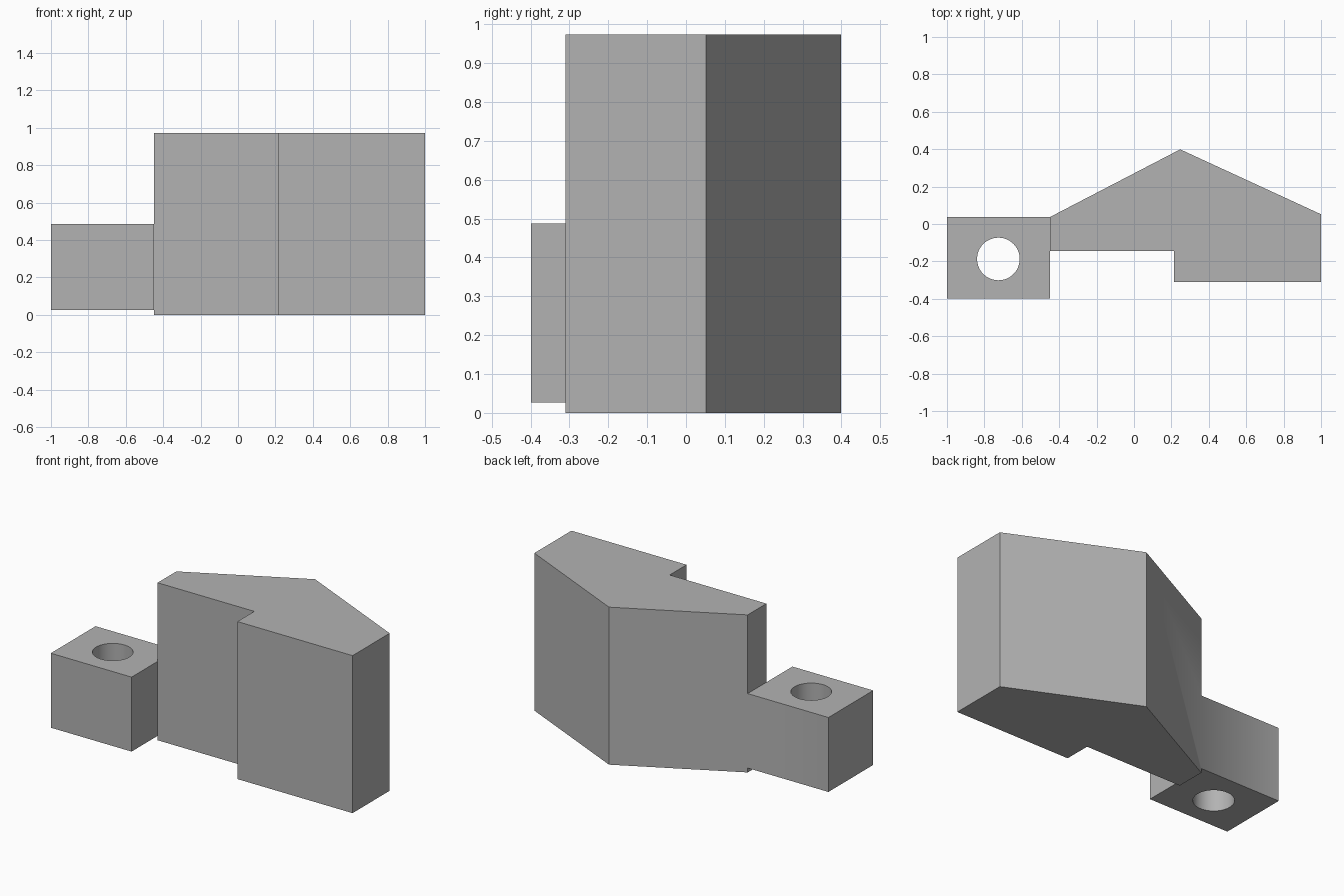
import bpy
import bmesh

old = bpy.data.objects.get("Cube")
if old:
    bpy.data.objects.remove(old, do_unlink=True)

grey = bpy.data.materials.new("plain grey")
grey.use_nodes = True
colour = (0.45, 0.45, 0.45, 1)
grey.diffuse_color = colour
grey.node_tree.nodes["Principled BSDF"].inputs["Base Color"].default_value = colour


def add_object(name, bm):
    mesh = bpy.data.meshes.new(name)
    bmesh.ops.recalc_face_normals(bm, faces=bm.faces)
    bm.to_mesh(mesh)
    bm.free()
    mesh.materials.append(grey)
    obj = bpy.data.objects.new(name, mesh)
    bpy.context.collection.objects.link(obj)
    return obj


def prism(name, outline, z0, z1):
    """Extrude a plan outline from z0 up to z1."""
    bm = bmesh.new()
    base = bm.faces.new([bm.verts.new((x, y, z0)) for x, y in outline])
    result = bmesh.ops.extrude_face_region(bm, geom=[base])
    top = [g for g in result["geom"] if isinstance(g, bmesh.types.BMVert)]
    bmesh.ops.translate(bm, verts=top, vec=(0, 0, z1 - z0))
    return add_object(name, bm)


def combine(target, other, operation):
    """Apply a boolean and discard the helper."""
    mod = target.modifiers.new(operation.lower(), "BOOLEAN")
    mod.operation = operation
    mod.solver = "EXACT"
    mod.object = other
    bpy.context.view_layer.objects.active = target
    bpy.ops.object.modifier_apply(modifier=mod.name)
    bpy.data.objects.remove(other, do_unlink=True)


# Main body: peaked back, stepped front
body = prism("bracket_body", [
    (-0.448, -0.145), (0.213, -0.145), (0.213, -0.31), (1, -0.31),
    (1, 0.052), (0.247, 0.399), (-0.448, 0.038)], 0, 0.973)

# Mounting lug on the right side
lug = prism("mounting_lug", [
    (-1, -0.399), (-0.448, -0.399), (-0.448, 0.038), (-1, 0.038)], 0.027, 0.487)

# Vertical bolt hole through the lug
bm = bmesh.new()
bmesh.ops.create_cone(bm, cap_ends=True, segments=48, radius1=0.114,
                      radius2=0.114, depth=2)
bmesh.ops.translate(bm, verts=bm.verts, vec=(-0.725, -0.187, 0))
hole = add_object("hole_cutter", bm)
hole.hide_render = True

combine(lug, hole, "DIFFERENCE")
combine(body, lug, "UNION")

# Smooth the bore, keep the outer corners sharp
bpy.ops.object.select_all(action="DESELECT")
body.select_set(True)
bpy.context.view_layer.objects.active = body
bpy.ops.object.shade_smooth_by_angle()
